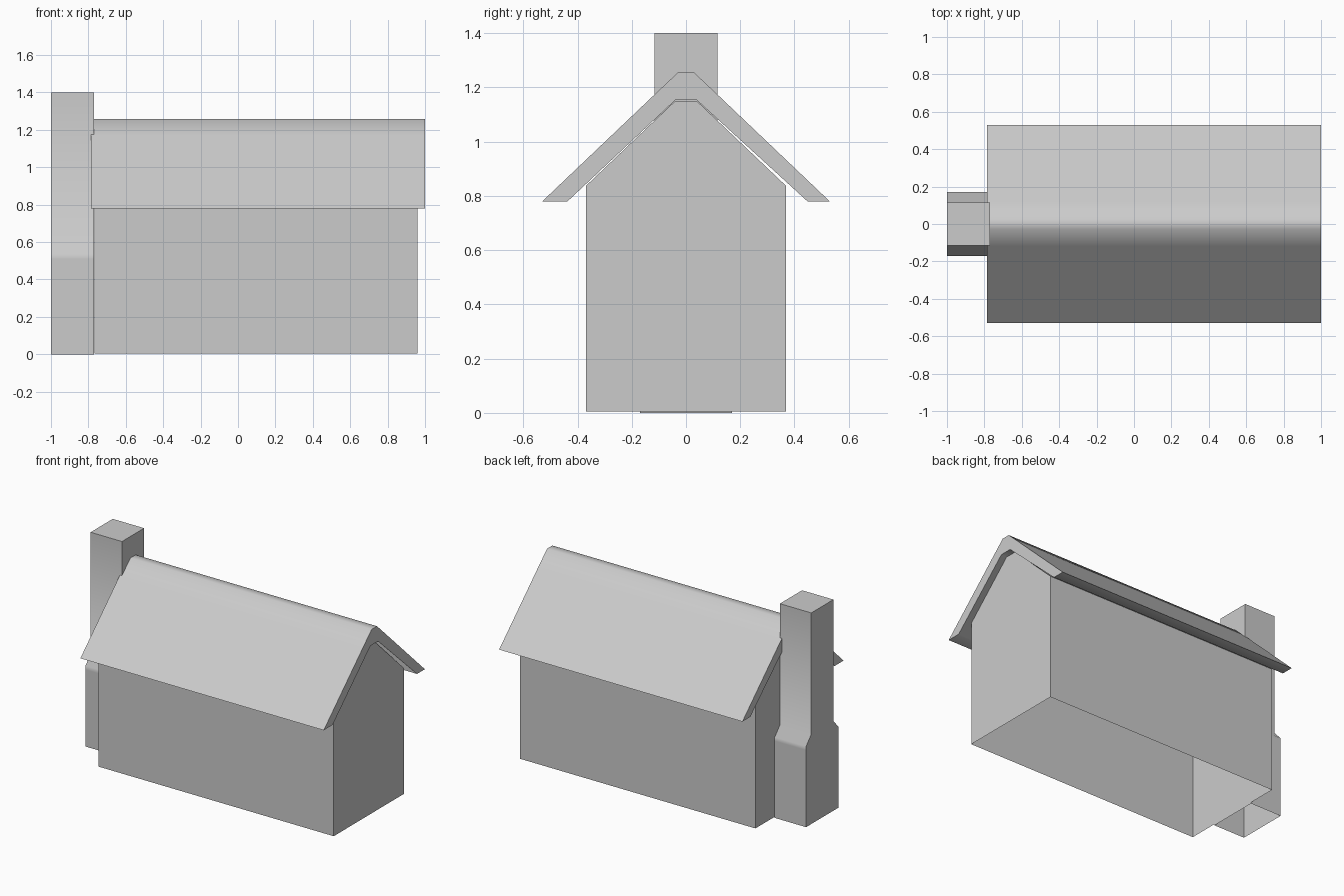
import bpy, bmesh, math

if "Cube" in bpy.data.objects:
    bpy.data.objects.remove(bpy.data.objects["Cube"], do_unlink=True)

grey = bpy.data.materials.new("plain_grey")
grey.use_nodes = True
colour = (0.6, 0.6, 0.6, 1)
grey.diffuse_color = colour
grey.node_tree.nodes["Principled BSDF"].inputs["Base Color"].default_value = colour


def mirrored(half):
    """Complete an outline given for +y by adding its -y half."""
    return half + [(-y, z) for y, z in reversed(half)]


def extrude_profile(name, outline, x0, x1, open_base=False):
    """Extrude a (y, z) outline along x, optionally leaving its base open."""
    bm = bmesh.new()
    ends = [[bm.verts.new((x, y, z)) for y, z in outline] for x in (x0, x1)]
    bm.faces.new(ends[0])
    bm.faces.new(ends[1])
    count = len(outline)
    for i in range(count):
        j = (i + 1) % count
        bm.faces.new((ends[0][i], ends[0][j], ends[1][j], ends[1][i]))
    bmesh.ops.recalc_face_normals(bm, faces=bm.faces)
    if open_base:
        base = [f for f in bm.faces if f.normal.z < -0.99]
        bmesh.ops.delete(bm, geom=base, context='FACES_ONLY')
    mesh = bpy.data.meshes.new(name)
    bm.to_mesh(mesh)
    bm.free()
    mesh.materials.append(grey)
    obj = bpy.data.objects.new(name, mesh)
    bpy.context.collection.objects.link(obj)
    bpy.ops.object.select_all(action='DESELECT')
    obj.select_set(True)
    bpy.context.view_layer.objects.active = obj
    bpy.ops.object.shade_smooth_by_angle(angle=math.radians(44.5))
    return obj


# Gabled walls, hollow and open underneath
walls = mirrored([(0.368, 0.005), (0.368, 0.838), (0.04, 1.15)])
extrude_profile("walls", walls, -0.767, 0.96, open_base=True)

# Thick roof with overhanging eaves and a narrow softened ridge
roof = [(-0.53, 0.78), (-0.12, 1.17), (-0.028, 1.257),
        (0.028, 1.257), (0.12, 1.17), (0.53, 0.78),
        (0.448, 0.78), (0.04, 1.153), (-0.04, 1.153), (-0.437, 0.78)]
extrude_profile("roof", roof, -0.785, 1.0)

# Chimney stack with sloping shoulders
chimney = mirrored([(0.17, 0), (0.17, 0.51), (0.17, 0.535),
                    (0.116, 0.595), (0.116, 1.4)])
extrude_profile("chimney", chimney, -1.0, -0.77, open_base=True)
